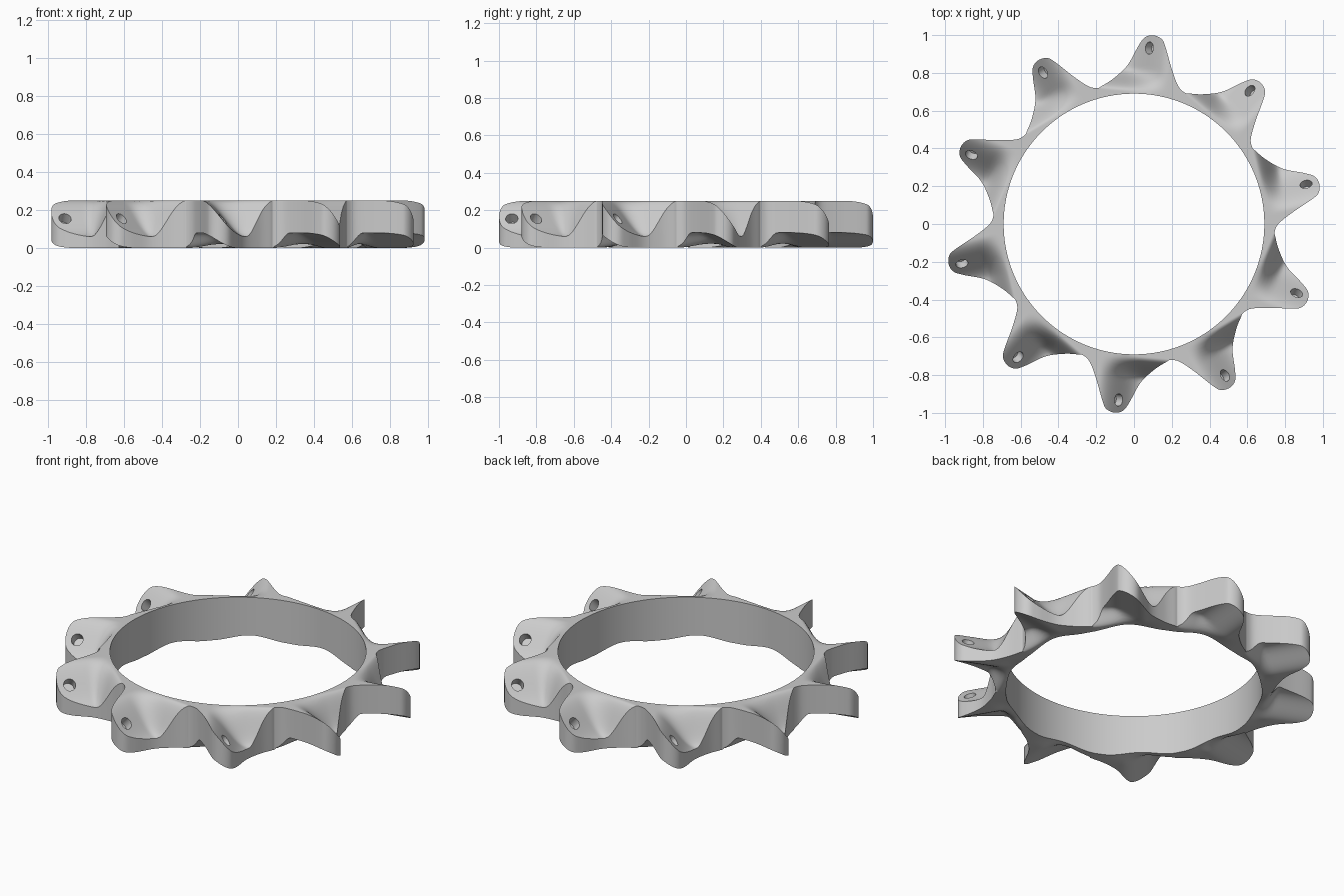
import bpy, bmesh, math
from mathutils import Vector, Matrix
from mathutils.geometry import interpolate_bezier

if "Cube" in bpy.data.objects:
    bpy.data.objects.remove(bpy.data.objects["Cube"])

TEETH, PHASE, INNER, HEIGHT, ROWS = 10, 13, 0.69, 0.25, 16
STEP = math.tau / TEETH

# One tooth outline, clockwise side to the next valley: (radial, tangential)
outline = [(.716, -.208), (.747, -.17), (.834, -.128), (.951, -.083), (.99, -.058),
           (1.004, -.013), (.988, .03), (.939, .06), (.835, .107), (.758, .175), (.714, .232)]


def smooth(t):
    t = min(max(t, 0), 1)
    return t * t * (3 - 2 * t)


def top_z(u, v):
    # Scoop falling from the ring and the clockwise edge to the other edge
    return HEIGHT - 0.19 * smooth((v + .115) / .23) * smooth((u - .70) / .12)


def bottom_z(u, v):
    # Underside lifted below the clockwise edge, with a slight wave at the ring
    lift = 0.08 * smooth((.08 - v) / .2) * smooth((u - .70) / .08)
    wave = 0.025 * smooth(1 - abs(v + .02) / .19) * (1 - smooth((u - .68) / .1))
    return lift + wave


def smooth_path(points):
    # Spline through the points, wrapping on to the neighbouring teeth
    turn = Matrix.Rotation(STEP, 2)
    pts = [Vector(p) for p in points]
    ext = [turn.inverted() @ pts[-1]] + pts + [turn @ pts[0], turn @ pts[1]]
    path = []
    for a, b, c, d in zip(ext, ext[1:], ext[2:], ext[3:]):
        seg = interpolate_bezier(b, b + (c - a) / 6, c - (d - b) / 6, c, 7)
        path += [p.to_2d() for p in seg[:-1]]
    return path


# Toothed ring: columns from the inner wall to the outline, top and bottom
bm = bmesh.new()
path = smooth_path(outline)
columns = []
for tooth in range(TEETH):
    spin = Matrix.Rotation(math.radians(PHASE) + tooth * STEP, 3, 'Z')
    for edge in path:
        column = []
        start = edge.normalized() * INNER
        for surface in (top_z, bottom_z):
            line = []
            for i in range(ROWS + 1):
                p = start.lerp(edge, i / ROWS)
                line.append(bm.verts.new(spin @ Vector((p.x, p.y, surface(p.x, p.y)))))
            column.append(line)
        columns.append(column[0] + column[1][::-1])
for i, a in enumerate(columns):
    b = columns[(i + 1) % len(columns)]
    for j in range(len(a)):
        k = (j + 1) % len(a)
        bm.faces.new((a[j], a[k], b[k], b[j]))
bmesh.ops.recalc_face_normals(bm, faces=bm.faces[:])
mesh = bpy.data.meshes.new("toothed_ring")
bm.to_mesh(mesh)
bm.free()
ring = bpy.data.objects.new("toothed_ring", mesh)
bpy.context.collection.objects.link(ring)

# Blind holes near the tooth tips, square to the sloping faces
bm = bmesh.new()
for tooth in range(TEETH):
    spin = Matrix.Rotation(math.radians(PHASE) + tooth * STEP, 4, 'Z')
    place = Matrix.Translation((.935, 0, .155)) @ Matrix.Rotation(math.radians(-42), 4, 'X')
    bmesh.ops.create_cone(bm, cap_ends=True, segments=24, radius1=.033, radius2=.033,
                          depth=.11, matrix=spin @ place)
cut_mesh = bpy.data.meshes.new("hole_cutter")
bm.to_mesh(cut_mesh)
bm.free()
cutter = bpy.data.objects.new("hole_cutter", cut_mesh)
bpy.context.collection.objects.link(cutter)
cutter.hide_render = True

bpy.ops.object.select_all(action='DESELECT')
bpy.context.view_layer.objects.active = ring
ring.select_set(True)
cut = ring.modifiers.new("holes", 'BOOLEAN')
cut.operation = 'DIFFERENCE'
cut.solver = 'EXACT'
cut.object = cutter
bpy.ops.object.modifier_apply(modifier=cut.name)
bpy.data.objects.remove(cutter)
bpy.ops.object.shade_smooth_by_angle(angle=math.radians(35))

# Plain grey finish
grey = bpy.data.materials.new("light_grey")
grey.use_nodes = True
colour = (.6, .6, .6, 1)
grey.diffuse_color = colour
grey.node_tree.nodes["Principled BSDF"].inputs["Base Color"].default_value = colour
ring.data.materials.clear()
ring.data.materials.append(grey)
